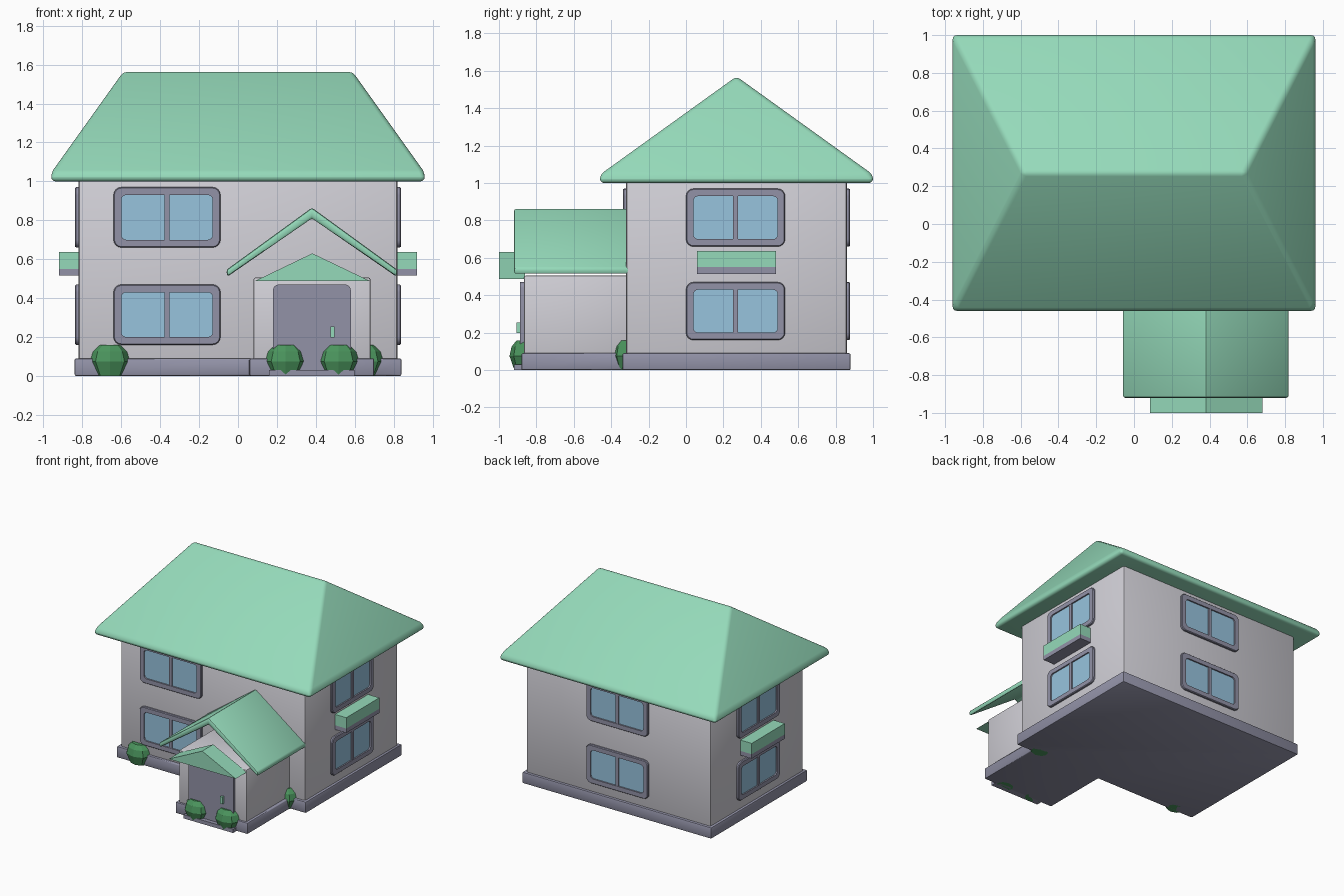
import bpy, bmesh, math
from mathutils import Matrix, Vector

if "Cube" in bpy.data.objects:
    bpy.data.objects.remove(bpy.data.objects["Cube"])


def material(name, rgb):
    m = bpy.data.materials.new(name)
    m.diffuse_color = (*rgb, 1)
    m.use_nodes = True
    m.node_tree.nodes["Principled BSDF"].inputs["Base Color"].default_value = m.diffuse_color
    return m


WALL = material("pale grey wall", (0.64, 0.63, 0.68))
SLATE = material("slate trim", (0.29, 0.29, 0.39))
GREEN = material("mint roof", (0.30, 0.70, 0.49))
GLASS = material("blue glass", (0.31, 0.55, 0.73))
LEAF = material("leaf green", (0.07, 0.30, 0.11))


def finish(name, bm, mats, bevel=0, segs=2, smooth=True, matrix=None):
    """Optionally round the edges, then turn the bmesh into an object."""
    bmesh.ops.recalc_face_normals(bm, faces=bm.faces)
    if bevel:
        bmesh.ops.bevel(bm, geom=bm.edges[:], offset=bevel, segments=segs,
                        profile=0.5, affect='EDGES', clamp_overlap=True)
    me = bpy.data.meshes.new(name)
    bm.to_mesh(me)
    bm.free()
    for m in mats:
        me.materials.append(m)
    if smooth:
        me.shade_smooth()
        me.set_sharp_from_angle(angle=math.radians(35))
    ob = bpy.data.objects.new(name, me)
    bpy.context.collection.objects.link(ob)
    if matrix:
        ob.matrix_world = matrix
    return ob


def prism(name, pts, depth, mat, bevel=0, segs=2, matrix=None):
    """Extrude a closed outline of 3D points along the depth vector."""
    bm = bmesh.new()
    face = bm.faces.new([bm.verts.new(p) for p in pts])
    ext = bmesh.ops.extrude_face_region(bm, geom=[face])
    moved = [v for v in ext["geom"] if isinstance(v, bmesh.types.BMVert)]
    bmesh.ops.translate(bm, verts=moved, vec=depth)
    return finish(name, bm, [mat], bevel, segs, True, matrix)


def box(name, x, y, z, mat, bevel=0, matrix=None):
    pts = [(x[0], y[0], z[0]), (x[1], y[0], z[0]), (x[1], y[1], z[0]), (x[0], y[1], z[0])]
    return prism(name, pts, (0, 0, z[1] - z[0]), mat, bevel, 2, matrix)


def rounded(w, h, r, y, n=4):
    """Rounded rectangle in the local xz plane."""
    out = []
    for q, (sx, sz) in enumerate([(1, 1), (-1, 1), (-1, -1), (1, -1)]):
        for i in range(n + 1):
            a = math.pi / 2 * (q + i / n)
            out.append(Vector((sx * (w / 2 - r) + r * math.cos(a), y,
                               sz * (h / 2 - r) + r * math.sin(a))))
    return out


def window(name, loc, angle, w, h=0.31):
    """Rounded frame with recessed glass and a centre bar; local -y faces out."""
    mx = Matrix.Translation(loc) @ Matrix.Rotation(angle, 4, 'Z')
    bm = bmesh.new()
    loops = [[bm.verts.new(p) for p in pts] for pts in (
        rounded(w, h, 0.04, 0.01), rounded(w, h, 0.04, -0.012),
        rounded(w - 0.01, h - 0.01, 0.035, -0.018),
        rounded(w - 0.08, h - 0.08, 0.025, -0.018),
        rounded(w - 0.08, h - 0.08, 0.025, -0.007))]
    n = len(loops[0])
    for a, b in zip(loops, loops[1:]):
        for i in range(n):
            bm.faces.new((a[i], a[(i + 1) % n], b[(i + 1) % n], b[i]))
    bm.faces.new(loops[0])
    bm.faces.new(loops[-1]).material_index = 1
    finish(name, bm, [SLATE, GLASS], matrix=mx)
    box(name + "_bar", (-0.013, 0.013), (-0.016, 0), (-h / 2 + 0.03, h / 2 - 0.03),
        SLATE, matrix=mx)


def l_outline(out, z):
    """Plan of house plus porch, pushed outwards."""
    return [(-0.82 - out, -0.32 - out, z), (0.08 - out, -0.32 - out, z),
            (0.08 - out, -0.86 - out, z), (0.68 + out, -0.86 - out, z),
            (0.68 + out, -0.32 - out, z), (0.82 + out, -0.32 - out, z),
            (0.82 + out, 0.86 + out, z), (-0.82 - out, 0.86 + out, z)]


# Plinth and walls
prism("plinth", l_outline(0.02, 0), (0, 0, 0.09), SLATE, 0.008)
box("house_walls", (-0.82, 0.82), (-0.32, 0.86), (0.03, 1.03), WALL, 0.015)
box("porch_walls", (0.08, 0.68), (-0.865, -0.28), (0.03, 0.505), WALL, 0.008)

# Hipped main roof with soft edges
bm = bmesh.new()
rings = [[bm.verts.new((sx * 0.96, 0.27 + sy * 0.73, z))
          for sx, sy in ((-1, -1), (1, -1), (1, 1), (-1, 1))] for z in (1.0, 1.045)]
lo, hi = rings
ra, rb = bm.verts.new((-0.585, 0.27, 1.57)), bm.verts.new((0.585, 0.27, 1.57))
bm.faces.new(lo)
for i in range(4):
    bm.faces.new((lo[i], lo[(i + 1) % 4], hi[(i + 1) % 4], hi[i]))
for f in ((hi[0], hi[1], rb, ra), (hi[1], hi[2], rb), (hi[2], hi[3], ra, rb), (hi[3], hi[0], ra)):
    bm.faces.new(f)
finish("main_roof", bm, [GREEN], 0.022, 3)

# Porch gable roof and door canopy
prism("porch_roof", [(x, -0.92, z) for x, z in (
    (-0.06, 0.545), (0.38, 0.865), (0.82, 0.545), (0.815, 0.51), (0.38, 0.81), (-0.055, 0.51))],
    (0, 0.63, 0), GREEN, 0.012, 2)
prism("door_canopy", [(0.085, -1, 0.487), (0.68, -1, 0.487), (0.382, -1, 0.63)],
      (0, 0.14, 0), GREEN)

# Windows on all four sides
for level, z in (("lower", 0.315), ("upper", 0.815)):
    window("front_window_" + level, (-0.365, -0.32, z), 0, 0.55)
    window("back_window_" + level, (0, 0.86, z), math.pi, 0.55)
    window("right_window_" + level, (0.82, 0.265, z), math.pi / 2, 0.53)
    window("left_window_" + level, (-0.82, 0.265, z), -math.pi / 2, 0.53)

# Side awnings
for side, s in (("right", 1), ("left", -1)):
    xs = sorted((s * 0.80, s * 0.92))
    box(side + "_awning_base", xs, (0.06, 0.48), (0.515, 0.55), SLATE)
    box(side + "_awning_top", xs, (0.06, 0.48), (0.55, 0.637), GREEN)

# Door, handle and step
prism("door", [p + Vector((0.38, 0, 0.245)) for p in rounded(0.40, 0.45, 0.03, -0.888)],
      (0, 0.04, 0), SLATE)
box("door_handle", (0.476, 0.497), (-0.907, -0.88), (0.198, 0.255), GREEN)
box("door_step", (0.16, 0.60), (-0.92, -0.87), (0, 0.03), SLATE)

# Faceted bushes
profile = [(0.07, 0), (0.105, 0.075), (0.09, 0.125), (0.055, 0.158)]
for k, (x, y) in enumerate([(-0.658, -0.315), (0.645, -0.315), (0.245, -0.865), (0.517, -0.865)]):
    bm = bmesh.new()
    rows = [[bm.verts.new((r * math.cos(i * math.pi / 4), 0.75 * r * math.sin(i * math.pi / 4), z))
             for i in range(8)] for r, z in profile]
    for a, b in zip(rows, rows[1:]):
        for i in range(8):
            bm.faces.new((a[i], a[(i + 1) % 8], b[(i + 1) % 8], b[i]))
    bm.faces.new(rows[0])
    bm.faces.new(rows[-1])
    finish(f"bush_{k + 1}", bm, [LEAF], smooth=False, matrix=Matrix.Translation((x, y, 0)))
